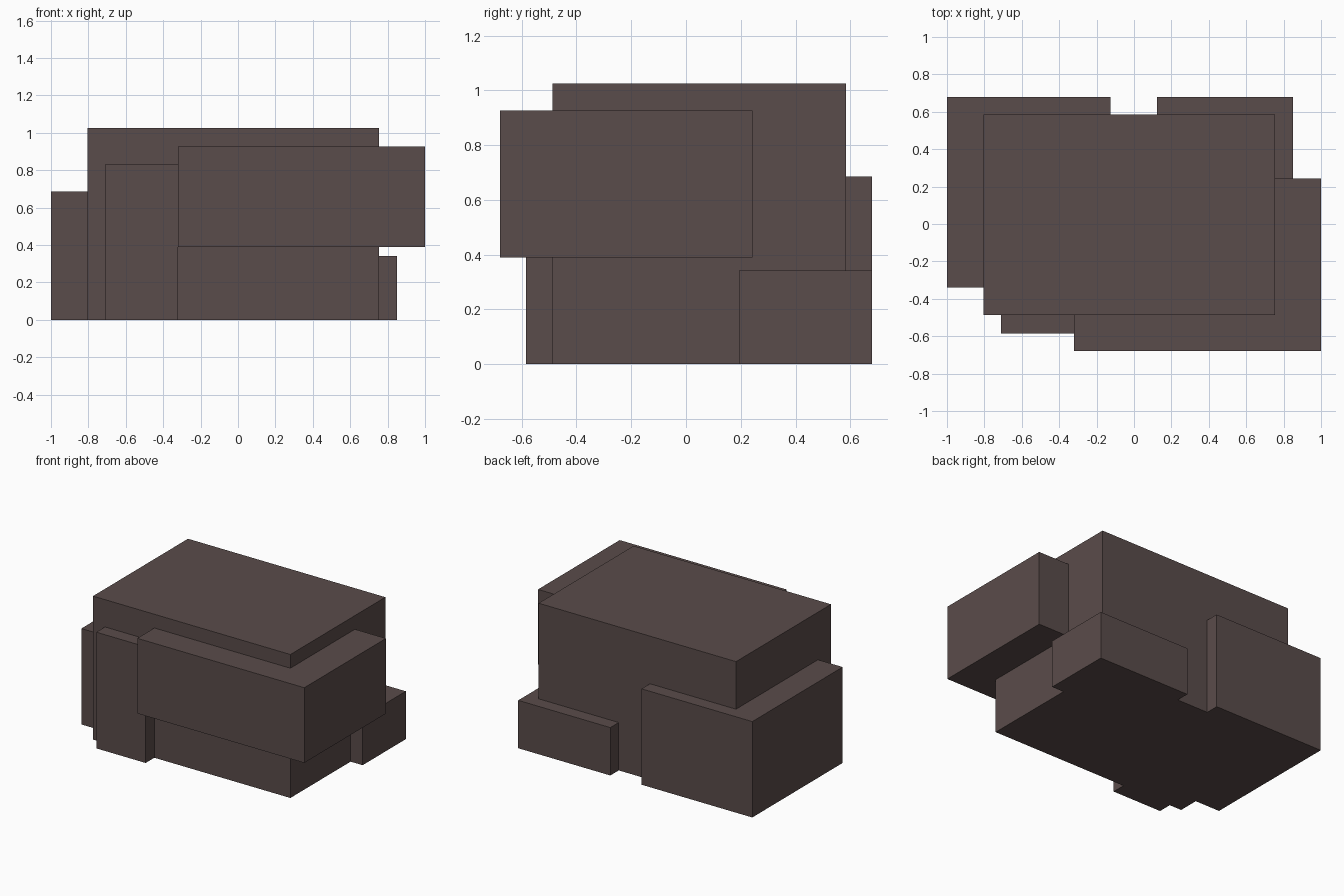
import bpy
import bmesh
from mathutils import Matrix, Vector

if "Cube" in bpy.data.objects:
    bpy.data.objects.remove(bpy.data.objects["Cube"])

# Single flat colour for the whole rock cluster
stone = bpy.data.materials.new("dark_brown_stone")
stone.diffuse_color = (0.102, 0.072, 0.069, 1.0)
stone.use_nodes = True
stone.node_tree.nodes["Principled BSDF"].inputs["Base Color"].default_value = stone.diffuse_color


def block(name, low, high):
    """Axis-aligned box between two opposite corners."""
    low, high = Vector(low), Vector(high)
    bm = bmesh.new()
    bmesh.ops.create_cube(
        bm, size=1.0,
        matrix=Matrix.Translation((low + high) / 2) @ Matrix.Diagonal((*(high - low), 1.0)))
    mesh = bpy.data.meshes.new(name)
    bm.to_mesh(mesh)
    bm.free()
    mesh.materials.append(stone)
    obj = bpy.data.objects.new(name, mesh)
    bpy.context.collection.objects.link(obj)
    return obj


# Large central mass
block("main_block", (-0.805, -0.487, 0.0), (0.755, 0.585, 1.025))
# Blocks protruding from its corners
block("back_left_block", (-1.0, -0.34, 0.0), (-0.125, 0.68, 0.685))
block("back_right_block", (0.122, 0.193, 0.0), (0.85, 0.68, 0.342))
block("front_left_block", (-0.71, -0.585, 0.0), (-0.32, 0.0, 0.83))
# Raised block overhanging the front right corner
block("overhanging_block", (-0.32, -0.68, 0.39), (1.0, 0.242, 0.927))
